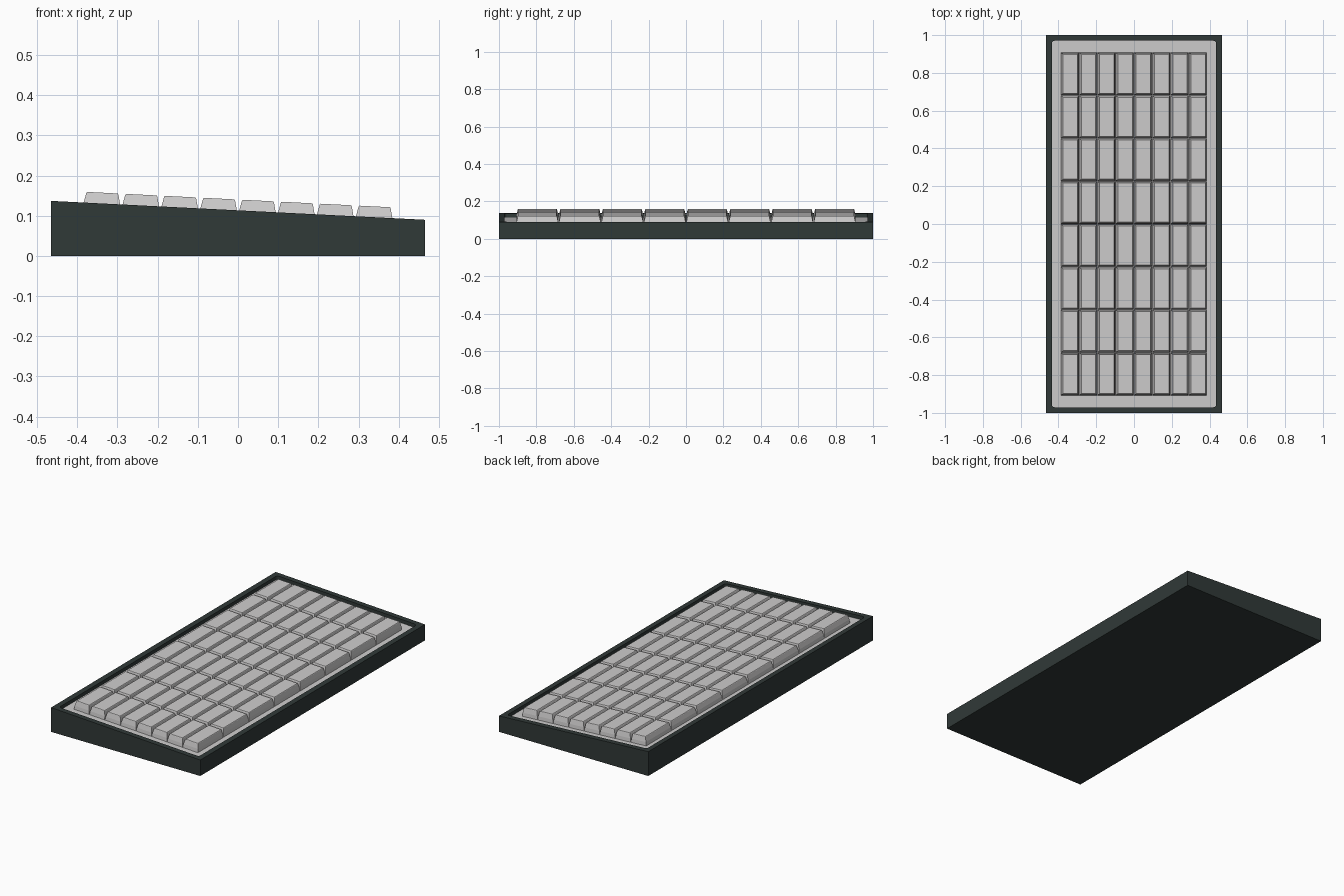
import bpy, bmesh, math

if "Cube" in bpy.data.objects:
    bpy.data.objects.remove(bpy.data.objects["Cube"])

HX, HY = 0.465, 1.0            # case half sizes
Z_LEFT, Z_RIGHT = 0.137, 0.09  # sloping rim heights
SLOPE = (Z_RIGHT - Z_LEFT) / (2 * HX)
DEPTH = 0.02                   # recess of the key plate below the rim


def rim_z(x):
    return (Z_LEFT + Z_RIGHT) / 2 + SLOPE * x


def material(name, rgb):
    m = bpy.data.materials.new(name)
    m.diffuse_color = (*rgb, 1)
    m.use_nodes = True
    m.node_tree.nodes["Principled BSDF"].inputs["Base Color"].default_value = m.diffuse_color
    return m


dark = material("dark_green_grey", (0.03, 0.041, 0.039))
light = material("light_grey", (0.62, 0.61, 0.61))


def add_object(name, mesh):
    ob = bpy.data.objects.new(name, mesh)
    bpy.context.collection.objects.link(ob)
    return ob


def top_face(bm):
    return max(bm.faces, key=lambda f: f.normal.z)


# Wedge-shaped case with a recessed light plate
bm = bmesh.new()
bmesh.ops.create_cube(bm, size=2)
for v in bm.verts:
    v.co.x *= HX
    v.co.y *= HY
    v.co.z = rim_z(v.co.x) if v.co.z > 0 else 0
bm.normal_update()
floor = top_face(bm)
bmesh.ops.inset_individual(bm, faces=[floor], thickness=0.042)
ret = bmesh.ops.extrude_discrete_faces(bm, faces=[floor])
floor = ret["faces"][0]
for v in floor.verts:
    v.co.z -= DEPTH
bm.normal_update()
# small rounded inner corners
corners = [e for v in floor.verts for e in v.link_edges if e not in floor.edges[:]]
bmesh.ops.bevel(bm, geom=corners, offset=0.014, offset_type='OFFSET',
                segments=3, profile=0.5, affect='EDGES')
bm.normal_update()
for f in bm.faces:
    c = f.calc_center_median()
    inside = all(abs(v.co.x) < HX - 0.02 for v in f.verts)
    f.material_index = 1 if inside and f.normal.z > 0.9 and c.z < rim_z(c.x) - DEPTH * 0.9 else 0
mesh = bpy.data.meshes.new("case")
bm.to_mesh(mesh)
bm.free()
mesh.materials.append(dark)
mesh.materials.append(light)
add_object("case", mesh)

# Tapered keycap: stacked rings of (inset, height above the rim)
COLS = ROWS = 8
PX, PY = 0.0968, 0.227
bm = bmesh.new()
prev = None
for inset, h in [(0.001, -DEPTH), (0.003, 0.0), (0.0085, 0.0245), (0.0105, 0.0268)]:
    a, b = PX / 2 - inset, PY / 2 - inset
    ring = [bm.verts.new((sx * a, sy * b, h)) for sx, sy in ((-1, -1), (1, -1), (1, 1), (-1, 1))]
    if prev:
        for i in range(4):
            j = (i + 1) % 4
            bm.faces.new((prev[i], prev[j], ring[j], ring[i]))
    else:
        bm.faces.new(ring[::-1])
    prev = ring
bm.faces.new(prev)
key_mesh = bpy.data.meshes.new("key")
bm.to_mesh(key_mesh)
bm.free()
key_mesh.materials.append(light)

# Grid of keys following the slope
for c in range(COLS):
    for r in range(ROWS):
        x = (c - (COLS - 1) / 2) * PX
        y = (r - (ROWS - 1) / 2) * PY
        key = add_object(f"key_{c + 1}_{r + 1}", key_mesh)
        key.location = (x, y, rim_z(x))
        key.rotation_euler.y = -math.atan(SLOPE)
